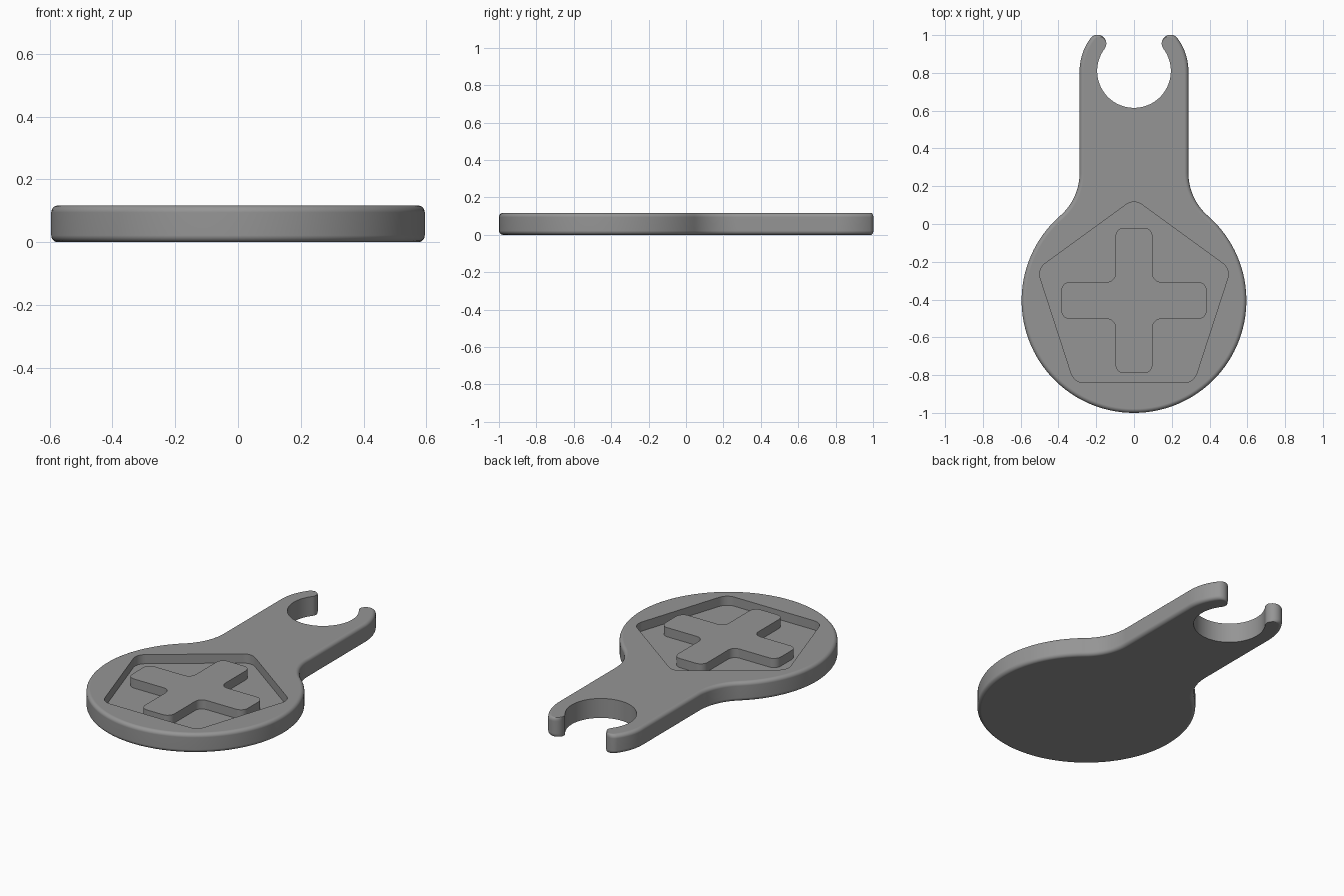
import bpy, bmesh, math
from mathutils import Vector

if "Cube" in bpy.data.objects:
    bpy.data.objects.remove(bpy.data.objects["Cube"])

H = 0.117                 # plate thickness
DEPTH = 0.055             # recess depth
DISC_R, DISC_Y = 0.595, -0.405
ARM, HOOK_R, HOOK_Y = 0.288, 0.195, 0.81
ROUND = 0.022             # soft outer edge

grey = bpy.data.materials.new("grey plastic")
grey.diffuse_color = (0.30, 0.30, 0.30, 1)
grey.use_nodes = True
grey.node_tree.nodes["Principled BSDF"].inputs["Base Color"].default_value = grey.diffuse_color


def arc(cx, cy, r, a0, a1, n):
    """Points on an arc, angles in degrees, both ends included."""
    return [Vector((cx + r * math.cos(math.radians(a0 + (a1 - a0) * i / n)),
                    cy + r * math.sin(math.radians(a0 + (a1 - a0) * i / n))))
            for i in range(n + 1)]


def rounded(points, r, n=6):
    """Round every corner of a counter-clockwise polygon."""
    out = []
    for i, p in enumerate(points):
        a = (points[i - 1] - p).normalized()
        b = (points[(i + 1) % len(points)] - p).normalized()
        half = a.angle(b) / 2
        c = p + (a + b).normalized() * (r / math.sin(half))
        t0 = p + a * (r / math.tan(half)) - c
        t1 = p + b * (r / math.tan(half)) - c
        s = math.atan2(t0.y, t0.x)
        sweep = (math.atan2(t1.y, t1.x) - s + math.pi) % (2 * math.pi) - math.pi
        out += arc(c.x, c.y, r, math.degrees(s), math.degrees(s + sweep), n)
    return out


def loft(name, rings):
    """Solid through stacked rings of (points, z), capped at both ends."""
    bm = bmesh.new()
    loops = [[bm.verts.new((p.x, p.y, z)) for p in pts] for pts, z in rings]
    n = len(loops[0])
    for lo, hi in zip(loops, loops[1:]):
        for i in range(n):
            j = (i + 1) % n
            bm.faces.new((lo[i], lo[j], hi[j], hi[i]))
    bm.faces.new(loops[0][::-1])
    bm.faces.new(loops[-1])
    me = bpy.data.meshes.new(name)
    bm.to_mesh(me)
    bm.free()
    ob = bpy.data.objects.new(name, me)
    bpy.context.collection.objects.link(ob)
    me.materials.append(grey)
    return ob


def finish(ob):
    """Smooth curved sides while keeping flat caps flat."""
    bpy.context.view_layer.objects.active = ob
    ob.select_set(True)
    for m in list(ob.modifiers):
        bpy.ops.object.modifier_apply(modifier=m.name)
    bpy.ops.object.shade_smooth_by_angle(angle=math.radians(30))
    w = ob.modifiers.new("flat caps", 'WEIGHTED_NORMAL')
    w.keep_sharp = True
    ob.select_set(False)


# Right half of the outline: disc, concave neck, arm, hook tip, hook mouth
neck_y = 0.27
dy = neck_y - DISC_Y
neck_r = (ARM**2 + dy**2 - DISC_R**2) / (2 * (DISC_R - ARM))
join = math.degrees(math.atan2(dy, ARM + neck_r))
tip_a = 37.0
tip_r = (ARM - HOOK_R) / 2
tip_d = (ARM + HOOK_R) / 2
tx = tip_d * math.cos(math.radians(tip_a))
ty = HOOK_Y + tip_d * math.sin(math.radians(tip_a))
half, soft = [], []


def add(pts, weights=None):
    half.extend(pts)
    soft.extend(weights or [1.0] * len(pts))


add(arc(0, DISC_Y, DISC_R, -90, join, 44))
add(arc(ARM + neck_r, neck_y, neck_r, 180 + join, 180, 14)[1:])
add(arc(0, HOOK_Y, ARM, 0, tip_a, 10))
add(arc(tx, ty, tip_r, tip_a, tip_a + 180, 16)[1:],
    [max(0.0, 1 - i / 12) for i in range(1, 17)])
mouth = arc(0, HOOK_Y, HOOK_R, tip_a, -90, 30)[1:]
add(mouth, [0.0] * len(mouth))
outline = half + [Vector((-p.x, p.y)) for p in half[-2:0:-1]]
soft = soft + soft[-2:0:-1]


def inset(d):
    out = []
    for i, p in enumerate(outline):
        t = outline[(i + 1) % len(outline)] - outline[i - 1]
        out.append(p + Vector((-t.y, t.x)).normalized() * d * soft[i])
    return out


# Plate body with quarter-round outer edges
STEPS = 5
quarter = [(ROUND * (1 - math.sin(a)), ROUND * (1 - math.cos(a)))
           for a in (math.pi / 2 * i / STEPS for i in range(STEPS + 1))]
rings = [(inset(d), z) for d, z in quarter]
rings += [(inset(d), H - z) for d, z in reversed(quarter)]
plate = loft("plate", rings)

# Pentagon recess
pent = [Vector((0.538 * math.cos(a), DISC_Y + 0.538 * math.sin(a)))
        for a in (math.radians(90 + 72 * i) for i in range(5))]
pent = rounded(pent, 0.07)
cutter = loft("recess_cutter", [(pent, H - DEPTH), (pent, H + 0.1)])
cut = plate.modifiers.new("recess", 'BOOLEAN')
cut.object, cut.operation, cut.solver = cutter, 'DIFFERENCE', 'EXACT'
finish(plate)
bpy.data.objects.remove(cutter)

# Raised cross inside the recess
L, W = 0.385, 0.098
quad = [(L, -W), (L, W), (W, W)]
cross = []
for k in range(4):
    c, s = ((1, 0), (0, 1), (-1, 0), (0, -1))[k]
    cross += [Vector((x * c - y * s, x * s + y * c + DISC_Y)) for x, y in quad]
cross = rounded(cross, 0.045)
# inner corners are concave, so their arcs run the other way round
finish(loft("raised_cross", [(cross, H - DEPTH - 0.005), (cross, H)]))
